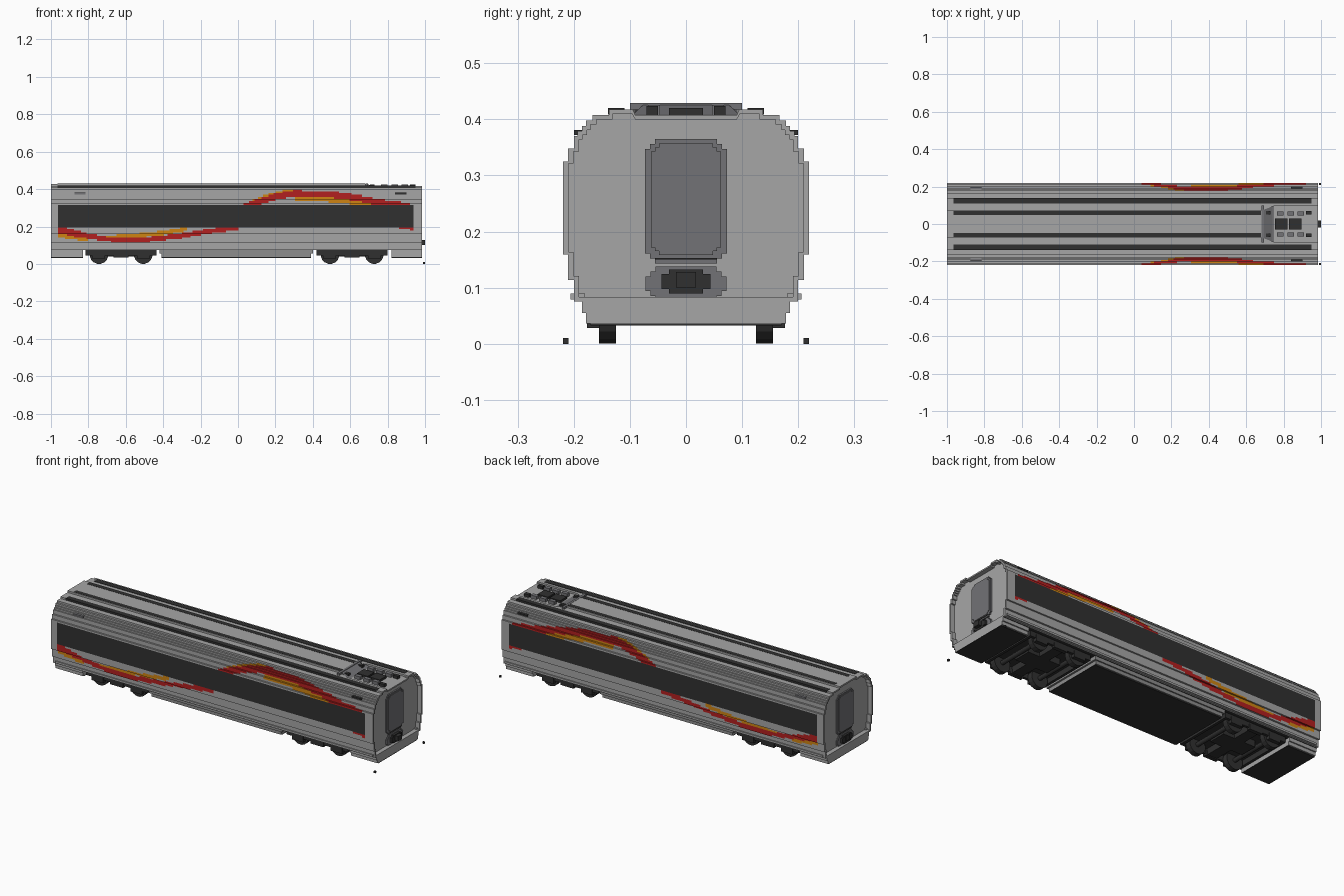
import bpy, bmesh, math
from mathutils import Matrix

cube = bpy.data.objects.get("Cube")
if cube:
    bpy.data.objects.remove(cube)


def material(name, r, g, b):
    m = bpy.data.materials.new(name)
    m.use_nodes = True
    m.diffuse_color = (r, g, b, 1)
    m.node_tree.nodes["Principled BSDF"].inputs["Base Color"].default_value = (r, g, b, 1)
    return m


GREY = material("body_grey", 0.38, 0.38, 0.38)
DARK = material("charcoal", 0.03, 0.03, 0.03)
RED = material("stripe_red", 0.45, 0.014, 0.014)
ORANGE = material("stripe_orange", 0.62, 0.23, 0.006)
MID = material("door_grey", 0.17, 0.17, 0.18)
SKIRT = material("skirt_grey", 0.27, 0.27, 0.27)


def finish(bm, name, *mats):
    bmesh.ops.recalc_face_normals(bm, faces=bm.faces)
    me = bpy.data.meshes.new(name)
    bm.to_mesh(me)
    bm.free()
    for m in mats:
        me.materials.append(m)
    ob = bpy.data.objects.new(name, me)
    bpy.context.collection.objects.link(ob)
    return ob


def add_box(bm, x0, x1, y0, y1, z0, z1):
    mat = (Matrix.Translation(((x0 + x1) / 2, (y0 + y1) / 2, (z0 + z1) / 2))
           @ Matrix.Diagonal((x1 - x0, y1 - y0, z1 - z0, 1)))
    bmesh.ops.create_cube(bm, size=1, matrix=mat)


def boxes(name, mat, items, mirror=False):
    """Boxes as (x0, x1, y0, y1, z0, z1), optionally repeated on the other side."""
    bm = bmesh.new()
    for b in items:
        add_box(bm, *b)
        if mirror:
            add_box(bm, b[0], b[1], -b[3], -b[2], b[4], b[5])
    return finish(bm, name, mat)


def lerp(pts, x):
    for (xa, za), (xb, zb) in zip(pts, pts[1:]):
        if xa <= x <= xb:
            return za + (zb - za) * (x - xa) / (xb - xa)
    return None


# Painted wave: centre lines and half widths of each stroke
STROKES = [
    (1, 0.018, [(-.96, .182), (-.91, .172), (-.84, .155)]),
    (1, 0.013, [(-.84, .155), (-.7, .132), (-.5, .128), (-.3, .15), (-.15, .175), (0, .195)]),
    (1, 0.017, [(.03, .305), (.1, .328), (.2, .36), (.3, .377), (.5, .372),
                (.63, .355), (.75, .33), (.92, .308)]),
    (1, 0.010, [(.86, .197), (.94, .19)]),
    (2, 0.011, [(-.96, .152), (-.85, .137), (-.6, .145), (-.4, .165), (-.27, .188)]),
    (2, 0.010, [(.06, .325), (.15, .362), (.25, .385), (.33, .388)]),
    (2, 0.018, [(.3, .355), (.42, .352), (.55, .345), (.72, .32)]),
]


def paint(x, z):
    if -.96 < x < .94 and .2 < z < .315:
        return 3
    for mat, half, pts in STROKES:
        c = lerp(pts, x)
        if c is not None and abs(z - c) < half:
            return mat
    return 0


# Body shell: stepped cross-section (half), swept along x
HALF = [(.19, .075), (.2, .075), (.2, .114), (.21, .114), (.21, .159), (.219, .159),
        (.219, .325), (.21, .325), (.21, .348), (.2, .348), (.2, .370), (.193, .370),
        (.193, .379), (.185, .379), (.185, .388), (.178, .388), (.178, .398),
        (.167, .398), (.167, .408), (.137, .408), (.137, .418), (.074, .418), (.074, .428)]
ring = []
for (y0, z0), (y1, z1) in zip(HALF, HALF[1:]):
    n = max(1, round(abs(z1 - z0) / 0.0094))
    ring += [(y0 + (y1 - y0) * i / n, z0 + (z1 - z0) * i / n) for i in range(n)]
ring.append(HALF[-1])
ring += [(-y, z) for y, z in reversed(ring)]

X0, X1, N = -1.0, 0.985, 210
bm = bmesh.new()
loops = []
for i in range(N + 1):
    x = X0 + (X1 - X0) * i / N
    sink = min(1, max(0, (x - .69) / .05))          # equipment well at one end
    loop = []
    for y, z in ring:
        if abs(y) < .08:
            y += math.copysign(.021 * sink, y)
            z -= (.02 if z > .42 else 0) * sink
        loop.append(bm.verts.new((x, y, z)))
    loops.append(loop)
for a, b in zip(loops, loops[1:]):
    for j in range(len(ring)):
        k = (j + 1) % len(ring)
        f = bm.faces.new((a[j], a[k], b[k], b[j]))
        c = f.calc_center_median()
        f.material_index = paint(c.x, c.z)
        if abs(c.y) < .09 and c.z > .4 and .69 < c.x < .75:
            f.material_index = 4
        if c.z < .0755 and abs(c.y) < .15:
            f.material_index = 3
# Recessed end walls inside a thin rim
for loop, inward in ((loops[0], 1), (loops[-1], -1)):
    rim = [bm.verts.new((v.co.x, v.co.y * .955, .25 + (v.co.z - .25) * .95)) for v in loop]
    back = [bm.verts.new((v.co.x + .025 * inward, v.co.y, v.co.z)) for v in rim]
    for a, b in ((loop, rim), (rim, back)):
        for j in range(len(a)):
            k = (j + 1) % len(a)
            bm.faces.new((a[j], a[k], b[k], b[j]))
    bm.faces.new(back)
finish(bm, "body_shell", GREY, RED, ORANGE, DARK, MID)

# Skirts and end floors with dark undersides
boxes("centre_skirt", SKIRT, [(-.42, .40, -.185, .185, .055, .078),
                              (-.41, .39, -.178, .178, .036, .056)])
ends = [(-1, -.83), (.82, .985)]
boxes("end_floors", GREY, [b for a, c in ends for b in
                           ((a, c, -.185, .185, .055, .078), (a, c, -.178, .178, .036, .056))])
boxes("underside_plates", DARK, [(a, c, -.17, .17, .033, .037)
                                 for a, c in ends + [(-.41, .39)]])
boxes("side_ledges", GREY, [(-.985, .975, .18, .206, .079, .09)], True)

# End doors, gangway panels and couplers
def end_panel(name, mat, x, depth, half, z0, z1, cut):
    """Plate with stepped corners, facing along x."""
    bm = bmesh.new()
    for i in range(3):
        add_box(bm, x - depth, x + depth, -half + cut * i, half - cut * i,
                z0 + cut * (2 - i), z1 - cut * (2 - i))
    return finish(bm, name, mat)


for tag, wall, s in (("right_end", .960, 1), ("left_end", -.975, -1)):
    end_panel(tag + "_door_frame", MID, wall, .008, .073, .143, .365, .009)
    end_panel(tag + "_door", MID, wall, .011, .062, .158, .357, .007)
    end_panel(tag + "_coupler_panel", MID, wall, .008, .072, .076, .138, .009)
    tip = 1.0 if s > 0 else -.999
    lo, hi = sorted((wall, wall + s * .02))
    cl, ch = sorted((wall, tip))
    boxes(tag + "_coupler", DARK, [(lo, hi, -.044, .044, .098, .124),
                                   (lo, hi, -.03, .03, .09, .132),
                                   (cl, ch, -.018, .018, .1, .128)])
    boxes(tag + "_door_sill", DARK, [(lo, wall + .011, -.055, .055, .150, .153)]
          if s > 0 else [(wall - .011, hi, -.055, .055, .150, .153)])

# Roof strips
boxes("outer_roof_strips", DARK, [(-.965, .95, .110, .139, .409, .420)], True)
boxes("inner_roof_strips", DARK, [(-.965, .68, .047, .070, .419, .429)], True)

# Equipment in the roof well
boxes("roof_equipment", DARK, [(.755, .82, -.03, .03, .407, .420),
                               (.83, .895, -.03, .03, .407, .420)])
boxes("roof_insulators", DARK, [(.705, .73, .05, .07, .407, .424),
                                (.92, .95, .05, .07, .407, .424)], True)
boxes("roof_brackets", MID, [(x, x + .035, .046, .068, .407, .426)
                             for x in (.765, .82, .875)], True)
boxes("roof_crossbar", MID, [(.682, .695, -.1, .1, .417, .429)])
boxes("side_vents", MID, [(-.875, -.815, .18, .199, .372, .381)], True)
boxes("side_vents_dark", DARK, [(.84, .9, .18, .2, .372, .381)], True)

# Bogies: side frames, cross beams, axles and wheels
for tag, cx in (("left", -.625), ("right", .61)):
    boxes(tag + "_bogie_frame", DARK,
          [(cx - .19, cx + .19, .158, .172, .045, .074),
           (cx - .155, cx - .085, .155, .176, .028, .062),
           (cx + .085, cx + .155, .155, .176, .028, .062),
           (cx - .04, cx + .04, .155, .176, .035, .062)], True)
    boxes(tag + "_bogie_beams", DARK,
          [(cx - .03, cx + .03, -.16, .16, .04, .077),
           (cx - .19, cx - .175, -.16, .16, .045, .077),
           (cx + .175, cx + .19, -.16, .16, .045, .077),
           (cx - .1, cx + .1, -.05, .05, .04, .077)])
    bm = bmesh.new()
    for dx in (-.118, .118):
        for y, r, d in ((.14, .05, .03), (-.14, .05, .03), (0, .012, .28)):
            m = Matrix.Translation((cx + dx, y, .05)) @ Matrix.Rotation(math.pi / 2, 4, 'X')
            bmesh.ops.create_cone(bm, cap_ends=True, segments=16, radius1=r, radius2=r,
                                  depth=d, matrix=m @ Matrix.Rotation(math.pi / 16, 4, 'Z'))
    finish(bm, tag + "_wheelsets", DARK)

# Small loose corner markers at ground level
boxes("corner_markers", DARK, [(.99, 1.0, .209, .219, 0, .01)], True)
